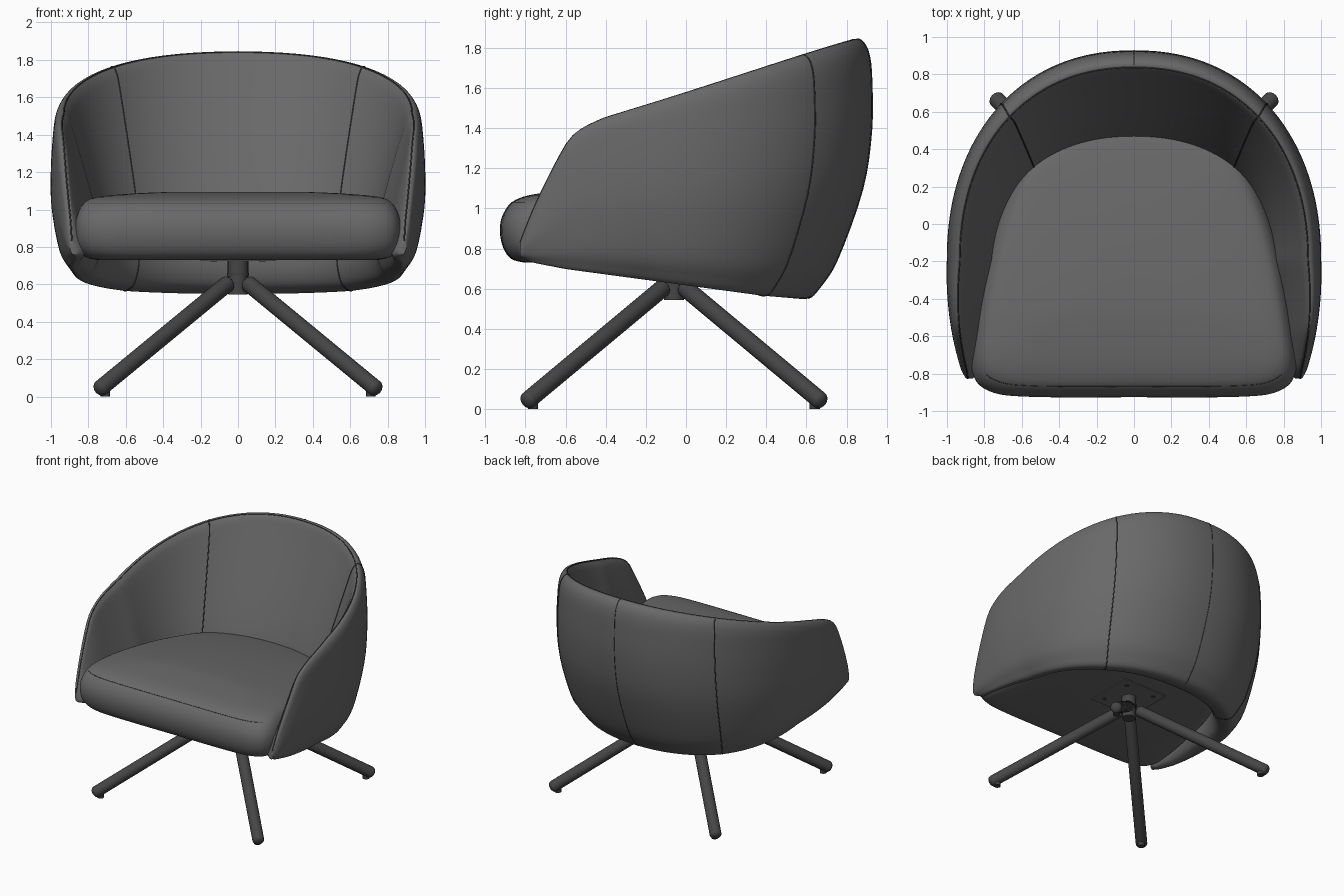
import bpy, bmesh, math
from mathutils import Vector

cube = bpy.data.objects.get("Cube")
if cube:
    bpy.data.objects.remove(cube, do_unlink=True)


def material(name, value):
    m = bpy.data.materials.new(name)
    m.use_nodes = True
    color = (value, value, value, 1)
    m.diffuse_color = color
    bsdf = next(n for n in m.node_tree.nodes if n.type == 'BSDF_PRINCIPLED')
    bsdf.inputs["Base Color"].default_value = color
    return m


fabric = material("grey_fabric", 0.14)
metal = material("dark_metal", 0.06)
thread = material("seam_thread", 0.05)


def finish(bm, name, mat, angle=40):
    bmesh.ops.recalc_face_normals(bm, faces=bm.faces)
    mesh = bpy.data.meshes.new(name)
    bm.to_mesh(mesh)
    bm.free()
    mesh.materials.append(mat)
    ob = bpy.data.objects.new(name, mesh)
    bpy.context.collection.objects.link(ob)
    bpy.ops.object.select_all(action='DESELECT')
    ob.select_set(True)
    bpy.context.view_layer.objects.active = ob
    bpy.ops.object.shade_smooth_by_angle(angle=math.radians(angle))


def loft(name, rings, mat, angle=40):
    """Skin closed rings and cap both ends."""
    bm = bmesh.new()
    loops = [[bm.verts.new(p) for p in ring] for ring in rings]
    n = len(loops[0])
    for a, b in zip(loops, loops[1:]):
        for i in range(n):
            j = (i + 1) % n
            bm.faces.new((a[i], a[j], b[j], b[i]))
    bm.faces.new(loops[0])
    bm.faces.new(loops[-1])
    finish(bm, name, mat, angle)


def spline(points, steps, closed=False):
    """Catmull-Rom through points of any dimension."""
    n, out = len(points), []
    pick = (lambda i: points[i % n]) if closed else (lambda i: points[max(0, min(n - 1, i))])
    for i in range(n if closed else n - 1):
        for s in range(steps):
            t = s / steps
            out.append(tuple(
                b + 0.5 * t * (c - a + t * (2 * a - 5 * b + 4 * c - d + t * (3 * (b - c) + d - a)))
                for a, b, c, d in zip(pick(i - 1), pick(i), pick(i + 1), pick(i + 2))))
    if not closed:
        out.append(tuple(points[-1]))
    return out


def lookup(table, x):
    if x <= table[0][0]:
        return table[0][1]
    for (x0, y0), (x1, y1) in zip(table, table[1:]):
        if x <= x1:
            return y0 + (y1 - y0) * (x - x0) / (x1 - x0)
    return table[-1][1]


def tube(name, points, radius, mat, cyclic=False):
    curve = bpy.data.curves.new(name, 'CURVE')
    curve.dimensions = '3D'
    curve.bevel_depth = radius
    curve.bevel_resolution = 1
    curve.use_fill_caps = True
    sp = curve.splines.new('POLY')
    sp.points.add(len(points) - 1)
    for p, co in zip(sp.points, points):
        p.co = (*co, 1)
    sp.use_cyclic_u = cyclic
    curve.materials.append(mat)
    ob = bpy.data.objects.new(name, curve)
    bpy.context.collection.objects.link(ob)


# Shell section: height fraction, half width, reach to the back
section = spline([
    (0, .86, .61), (.04, .895, .665), (.15, .95, .755), (.42, .995, .88),
    (.65, 1, .925), (.85, .99, .925), (.94, .98, .912), (.985, .963, .885),
    (1, .942, .85), (.98, .917, .82), (.88, .88, .765), (.37, .755, .485),
    (.15, .74, .43), (.04, .77, .46), (.005, .82, .54)], 4, closed=True)
crest = section[32]
# Arm edge heights along the depth
top_edge = spline([(-.83, .82), (-.75, 1.02), (-.62, 1.28), (-.55, 1.375), (-.43, 1.442),
                   (-.3, 1.485), (0, 1.578), (.6, 1.77), (.85, 1.845)], 5)
bottom_edge = [(-.83, .76), (-.76, .73), (-.6, .70), (0, .62), (.4, .568), (.6, .552)]
MID, FRONT, END = -.2, 1.36, math.radians(117.4)


def plan(theta, width, back):
    """Half-oval plan: fuller ellipse behind, long arms in front."""
    if theta < math.pi / 2:
        e = 2 / 2.2
        return width * math.sin(theta) ** e, MID + (back - MID) * max(0, math.cos(theta)) ** e
    return width * math.sin(theta), MID + FRONT * math.cos(theta)


def shell_point(theta, row, side=1):
    v, width, back = row
    low = lookup(bottom_edge, plan(theta, .86, .60)[1])
    crest_y = plan(theta, crest[1], crest[2])[1]
    high = lookup(top_edge, crest_y)
    # Walls thin towards the arm tips, around a centre line moving outwards
    along = max(0, min(1, (MID - crest_y) / .63))
    taper = 1 - .6 * along
    taper *= math.sqrt(max(.08, min(1, (crest_y + .833) / .05)))
    x, y = plan(theta, .955 + .05 * along + (width - .955) * taper, back)
    return Vector((side * x, y, low + v * (high - low)))


half = 56
angles = [END * (1 - (1 - i / half) ** 1.4) for i in range(half + 1)]
stations = [(a, -1) for a in reversed(angles[1:])] + [(a, 1) for a in angles]
loft("shell", [[shell_point(a, r, s) for r in section] for a, s in stations], fabric, 60)

# Seams and rim piping
for side, label in ((1, "left"), (-1, "right")):
    tube(label + "_seam", [shell_point(.76, r, side) for r in section], .004, thread, True)
tube("back_seam", [shell_point(0, r) for r in section[:33]], .003, thread)
tube("rim_piping", [shell_point(a, section[34], s) for a, s in stations], .004, thread)

# Seat cushion: half outline mirrored, layers give height, side and front scale
outline = spline([(0, -.926), (.55, -.924), (.77, -.895), (.862, -.80), (.86, -.6), (.79, -.2),
                  (.70, .1), (.56, .37), (.3, .53), (0, .58)], 6)
outline += [(-x, y) for x, y in reversed(outline[1:-1])]
layers = spline([(.73, .86, .83), (.748, .94, .92), (.80, .985, .975), (.88, 1, 1),
                 (.96, .99, .985), (1.03, .95, .92), (1.066, .87, .80),
                 (1.085, .65, .6), (1.097, .35, .33), (1.1, .06, .06)], 4)


def cushion_point(x, y, z):
    """The seat top slopes down towards the back."""
    slope = max(0, min(1, y + .5)) ** 1.3
    return x, y, z - .1 * slope * (z - .73) / .37


rings = [[cushion_point(x * s, MID + (y - MID) * (f if y < MID else s), z) for x, y in outline]
         for z, s, f in layers]
loft("seat_cushion", rings, fabric, 60)
tube("cushion_seam", sorted(p for p in rings[20] if p[1] < -.8), .002, thread)


def rod(name, start, end, radius, mat, sides=24, rounded=False):
    start, end = Vector(start), Vector(end)
    axis = end - start
    turn = axis.to_track_quat('Z', 'Y')
    if rounded:
        arc = [math.radians(15 * i) for i in range(1, 7)]
        profile = [(-radius * math.cos(a) * .7, radius * math.sin(a)) for a in arc]
        profile += [(axis.length - z, r) for z, r in reversed(profile)]
    else:
        profile = [(0, radius), (axis.length, radius)]
    rings = []
    for z, r in profile:
        ring = [Vector((r * math.cos(k * math.tau / sides), r * math.sin(k * math.tau / sides), z))
                for k in range(sides)]
        rings.append([start + turn @ p for p in ring])
    loft(name, rings, mat)


# Swivel base
CY = -.06
rod("swivel_column", (0, CY, .64), (0, CY, .735), .055, metal)
rod("column_collar", (0, CY, .648), (0, CY, .660), .058, thread)
rod("hub", (0, CY, .545), (0, CY, .65), .05, metal)
for sx, lx in ((1, "left"), (-1, "right")):
    for sy, ly in ((1, "back"), (-1, "front")):
        foot = (sx * .733, CY + sy * .725, .046)
        rod(f"{ly}_{lx}_leg", (sx * .06, CY + sy * .06, .60), foot, .044, metal, rounded=True)
        rod(f"{ly}_{lx}_glide", (sx * .71, CY + sy * .702, 0),
            (sx * .71, CY + sy * .702, .03), .026, thread, 16)
        rod(f"{ly}_{lx}_bolt", (sx * .13, CY + sy * .13, .7215), (sx * .13, CY + sy * .13, .73),
            .018, thread, 12)

# Mounting plate under the seat
bm = bmesh.new()
bmesh.ops.create_cube(bm, size=1)
bmesh.ops.scale(bm, vec=(.4, .4, .01), verts=bm.verts)
bmesh.ops.translate(bm, vec=(0, CY, .729), verts=bm.verts)
finish(bm, "mounting_plate", fabric)
